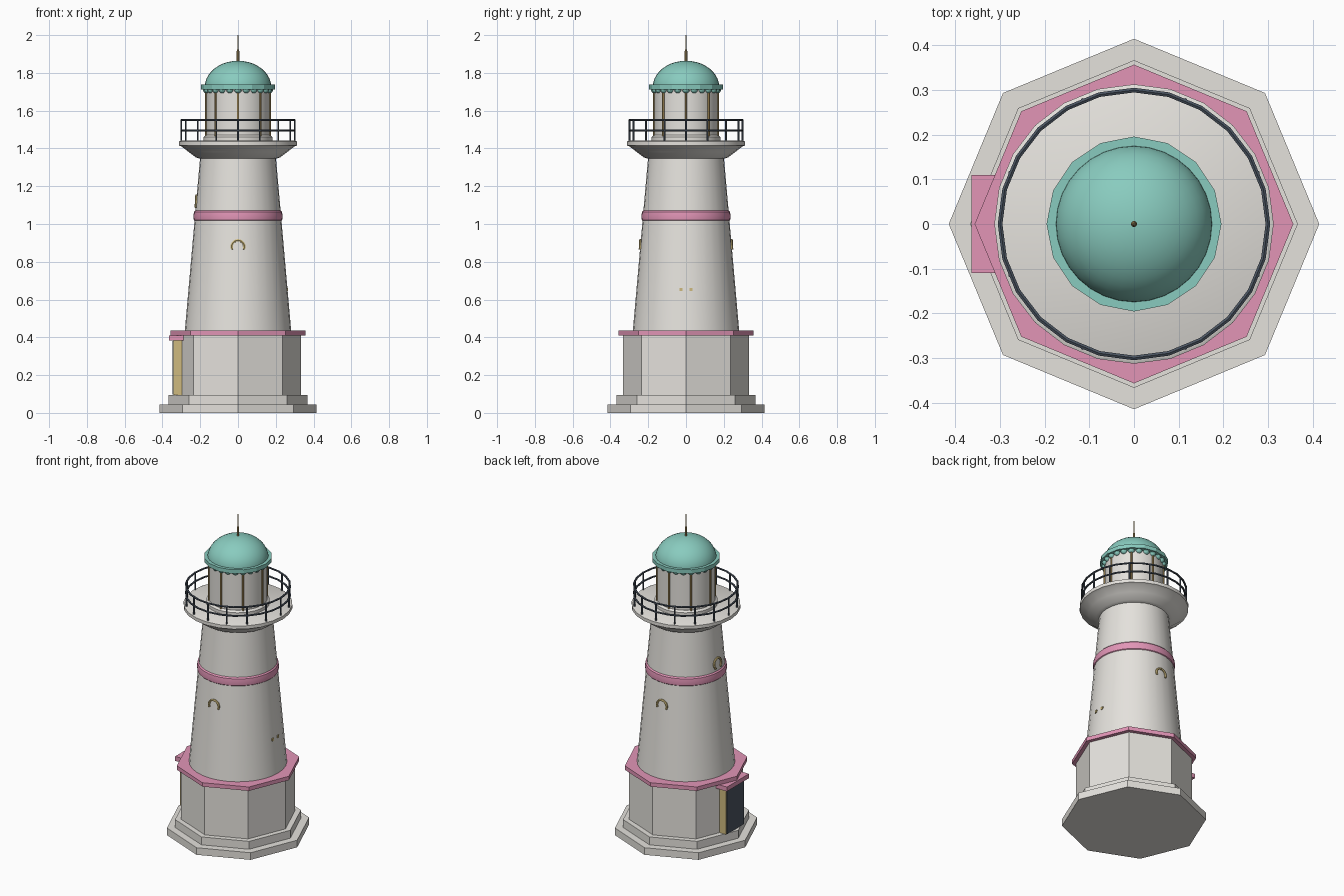
import bpy, bmesh
from math import pi, sin, cos, tau, radians
from mathutils import Vector, Matrix

cube = bpy.data.objects.get("Cube")
if cube:
    bpy.data.objects.remove(cube, do_unlink=True)


def material(name, rgb):
    m = bpy.data.materials.new(name)
    m.use_nodes = True
    m.diffuse_color = (*rgb, 1)
    m.node_tree.nodes["Principled BSDF"].inputs["Base Color"].default_value = (*rgb, 1)
    return m


WHITE = material("warm white", (0.78, 0.76, 0.72))
PINK = material("rose pink", (0.76, 0.30, 0.47))
TEAL = material("sea green", (0.25, 0.60, 0.52))
SLATE = material("dark slate", (0.07, 0.09, 0.12))
GOLD = material("pale gold", (0.62, 0.49, 0.21))
BRASS = material("brass", (0.42, 0.29, 0.11))


def finish(name, bm, mat, smooth=False):
    bmesh.ops.recalc_face_normals(bm, faces=bm.faces)
    mesh = bpy.data.meshes.new(name)
    bm.to_mesh(mesh)
    bm.free()
    mesh.materials.append(mat)
    ob = bpy.data.objects.new(name, mesh)
    bpy.context.collection.objects.link(ob)
    if smooth:
        bpy.ops.object.select_all(action='DESELECT')
        ob.select_set(True)
        bpy.context.view_layer.objects.active = ob
        bpy.ops.object.shade_smooth_by_angle(angle=radians(35))
    return ob


def lathe(name, profile, mat, sides=32, smooth=True):
    """Closed solid turned about z from (radius, height) points."""
    bm = bmesh.new()
    rings = [[bm.verts.new((r * cos(tau * i / sides), r * sin(tau * i / sides), z))
              for i in range(sides)] for r, z in profile]
    for a, b in zip(rings, rings[1:]):
        for i in range(sides):
            j = (i + 1) % sides
            bm.faces.new((a[i], a[j], b[j], b[i]))
    bm.faces.new(rings[0])
    bm.faces.new(rings[-1])
    return finish(name, bm, mat, smooth)


def box(name, x, y, z, mat):
    """Box from (min, max) pairs."""
    bm = bmesh.new()
    lo, hi = Vector((x[0], y[0], z[0])), Vector((x[1], y[1], z[1]))
    bmesh.ops.create_cube(bm, size=1, matrix=Matrix.Translation((lo + hi) / 2)
                          @ Matrix.Diagonal((*(hi - lo), 1)))
    return finish(name, bm, mat)


def uprights(name, count, radius, thick, z0, z1, mat):
    """Ring of thin vertical posts."""
    bm = bmesh.new()
    for i in range(count):
        a = tau * i / count
        bmesh.ops.create_cone(bm, cap_ends=True, segments=6, radius1=thick, radius2=thick,
                              depth=z1 - z0, matrix=Matrix.Translation(
                                  (radius * cos(a), radius * sin(a), (z0 + z1) / 2)))
    return finish(name, bm, mat, True)


def tube(name, points, thick, mat, closed=False, sides=6):
    """Tube swept along points, with capped ends when open."""
    bm = bmesh.new()
    n = len(points)
    centre = sum(points, Vector()) / n
    rings = []
    for i, p in enumerate(points):
        prev = points[i - 1] if closed or i else p
        nxt = points[(i + 1) % n] if closed or i < n - 1 else p
        t = (nxt - prev).normalized()
        u = (p - centre).cross(t).normalized()
        v = t.cross(u)
        rings.append([bm.verts.new(p + thick * (u * cos(tau * k / sides) + v * sin(tau * k / sides)))
                      for k in range(sides)])
    for i in range(n if closed else n - 1):
        a, b = rings[i], rings[(i + 1) % n]
        for k in range(sides):
            m = (k + 1) % sides
            bm.faces.new((a[k], a[m], b[m], b[k]))
    if not closed:
        bm.faces.new(rings[0])
        bm.faces.new(rings[-1])
    return finish(name, bm, mat, True)


# Octagonal base with two steps and a coloured cornice
for name, r, z0, z1, mat in (("lower_step", 0.415, 0, 0.045, WHITE),
                             ("upper_step", 0.367, 0.045, 0.095, WHITE),
                             ("base_house", 0.333, 0.095, 0.41, WHITE),
                             ("base_cornice", 0.357, 0.41, 0.435, PINK)):
    lathe(name, [(r, z0), (r, z1)], mat, 8, False)

# Doorway on the right side
box("door_frame", (-0.342, -0.28), (-0.088, 0.088), (0.095, 0.383), GOLD)
box("door_panel", (-0.347, -0.34), (-0.085, 0.085), (0.097, 0.381), SLATE)
box("door_lintel", (-0.364, -0.28), (-0.11, 0.11), (0.382, 0.41), PINK)

# Tapered tower, painted band and flared gallery
lathe("tower", [(0.282, 0.43), (0.2, 1.36)], WHITE)
lathe("tower_band", [(0.225, 1.013), (0.234, 1.022), (0.236, 1.043), (0.233, 1.064), (0.222, 1.075)], PINK)
lathe("gallery", [(0.198, 1.345), (0.222, 1.352), (0.262, 1.382), (0.298, 1.41),
                  (0.313, 1.416), (0.313, 1.437), (0.305, 1.441)], WHITE, 24)


# Horseshoe window arches set around the tower wall
def tower_radius(z):
    return 0.282 - 0.082 * (z - 0.43) / 0.93


def window_arch(name, angle, z, start, end):
    pts = []
    for i in range(13):
        t = radians(start + (end - start) * i / 12)
        side, h = 0.034 * cos(t), z + 0.034 * sin(t)
        r = (tower_radius(h) ** 2 - side ** 2) ** 0.5 + 0.002
        pts.append(Vector((r * cos(angle) - side * sin(angle), r * sin(angle) + side * cos(angle), h)))
    tube(name, pts, 0.007, GOLD)


window_arch("front_window_arch", -pi / 2, 0.88, -25, 205)
window_arch("back_window_arch", pi / 2, 0.88, -25, 205)
window_arch("right_window_arch", pi, 1.115, -50, 230)
for s in (-1, 1):
    y = 0.026 * s
    box("left_window_stud", (0.25, tower_radius(0.65) + 0.002),
        (y - 0.008, y + 0.008), (0.644, 0.66), GOLD)

# Gallery railing
uprights("railing_posts", 16, 0.3, 0.005, 1.44, 1.552, SLATE)
for name, z in (("railing_top", 1.55), ("railing_middle", 1.495)):
    tube(name, [Vector((0.3 * cos(tau * i / 24), 0.3 * sin(tau * i / 24), z)) for i in range(24)],
         0.006, SLATE, True)

# Lantern room
lathe("lantern_wall", [(0.168, 1.44), (0.168, 1.71)], WHITE)
lathe("lantern_foot", [(0.182, 1.438), (0.182, 1.46), (0.17, 1.47)], WHITE)
uprights("lantern_mullions", 8, 0.17, 0.006, 1.45, 1.71, BRASS)

# Dome with eave, scalloped trim and spike
lathe("dome_eave", [(0.196, 1.713), (0.196, 1.738)], TEAL, 16, False)
lathe("dome", [(0.176 * cos(pi / 2 * i / 10), 1.725 + 0.139 * sin(pi / 2 * i / 10)) for i in range(10)]
      + [(0.004, 1.864)], TEAL)
bm = bmesh.new()
for i in range(24):
    a = tau * i / 24
    bmesh.ops.create_uvsphere(bm, u_segments=8, v_segments=6, radius=0.02, matrix=Matrix.Translation(
        (0.166 * cos(a), 0.166 * sin(a), 1.712)))
finish("dome_scallops", bm, TEAL, True)
lathe("spike", [(0.007, 1.855), (0.007, 1.915), (0.003, 1.925), (0.003, 2.0)], BRASS, 8)
